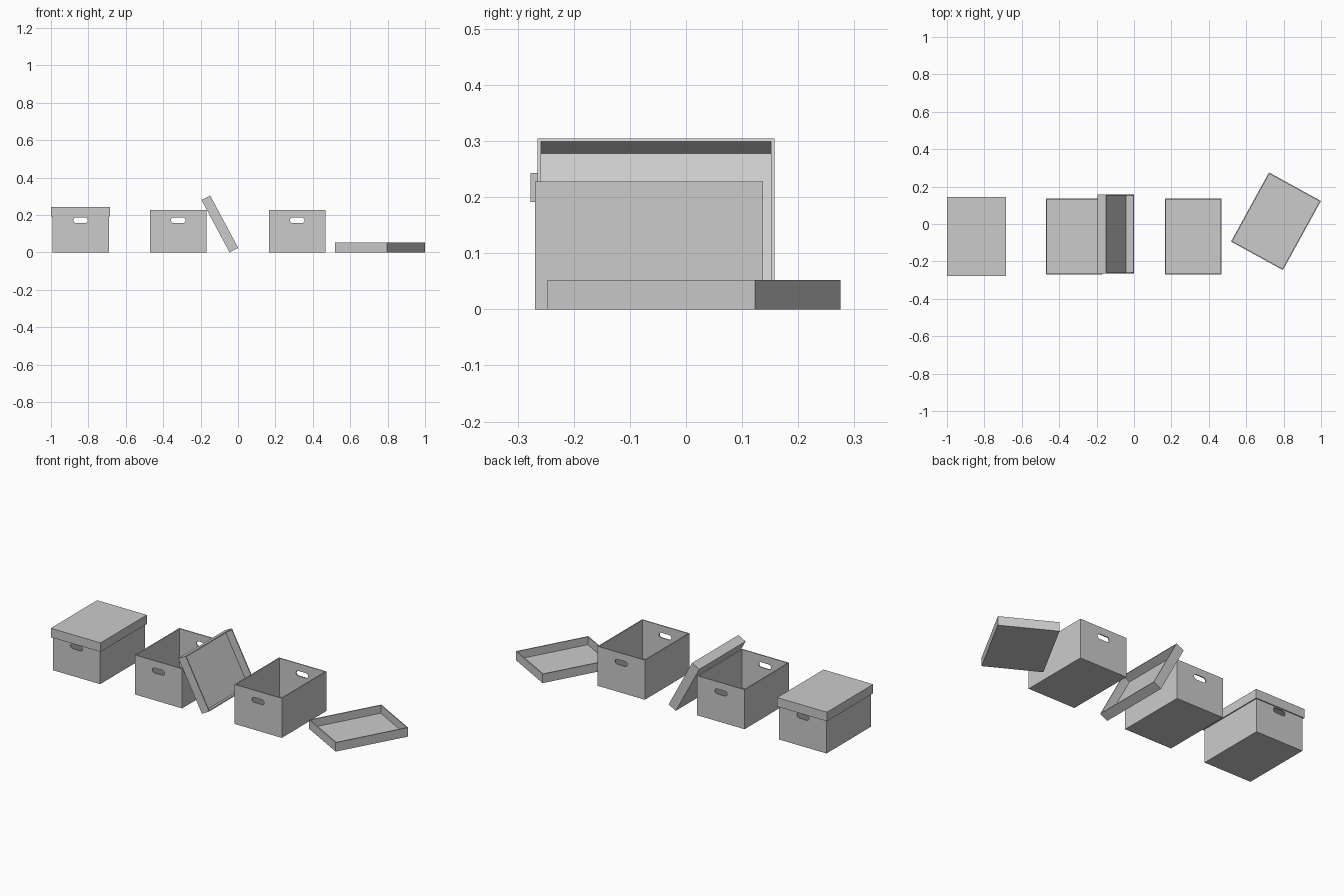
import bpy, bmesh
from math import radians, pi, cos, sin

if "Cube" in bpy.data.objects:
    bpy.data.objects.remove(bpy.data.objects["Cube"])

WALL = 0.006
BOX = (0.302, 0.407, 0.228)
LID = (0.317, 0.422, 0.052)


def add(name, mesh, loc=(0, 0, 0), rot=(0, 0, 0)):
    ob = bpy.data.objects.new(name, mesh)
    ob.location, ob.rotation_euler = loc, rot
    bpy.context.collection.objects.link(ob)
    return ob


def open_tray(name, size):
    """Thin-walled tray, open at +z, resting on z = 0."""
    bm = bmesh.new()
    bmesh.ops.create_cube(bm, size=1)
    bmesh.ops.translate(bm, verts=bm.verts, vec=(0, 0, 0.5))
    bmesh.ops.scale(bm, verts=bm.verts, vec=size)
    top = [f for f in bm.faces if f.normal.z > 0.9]
    bmesh.ops.delete(bm, geom=top, context='FACES_ONLY')
    mesh = bpy.data.meshes.new(name)
    bm.to_mesh(mesh)
    bm.free()
    ob = add(name, mesh)
    mod = ob.modifiers.new("wall", 'SOLIDIFY')
    mod.thickness, mod.offset, mod.use_even_offset = WALL, -1, True
    return ob


def slot_cutter(width, height, length, z):
    """Rounded slot running along y through both end walls."""
    r, n = height / 2, 8
    bm = bmesh.new()
    ring = []
    for side, start in ((1, -pi / 2), (-1, pi / 2)):
        for i in range(n + 1):
            a = start + pi * i / n
            ring.append(bm.verts.new((side * (width / 2 - r) + r * cos(a),
                                      -length / 2, z + r * sin(a))))
    face = bm.faces.new(ring)
    ext = bmesh.ops.extrude_face_region(bm, geom=[face], use_keep_orig=True)
    moved = [v for v in ext["geom"] if isinstance(v, bmesh.types.BMVert)]
    bmesh.ops.translate(bm, verts=moved, vec=(0, length, 0))
    bmesh.ops.recalc_face_normals(bm, faces=bm.faces)
    mesh = bpy.data.meshes.new("slot_cutter")
    bm.to_mesh(mesh)
    bm.free()
    ob = add("slot_cutter", mesh)
    ob.hide_render = True
    return ob


def bake(ob, *helpers):
    """Evaluate modifiers to a shared mesh, then drop the source objects."""
    bpy.context.view_layer.update()
    dg = bpy.context.evaluated_depsgraph_get()
    mesh = bpy.data.meshes.new_from_object(ob.evaluated_get(dg))
    for o in (ob, *helpers):
        bpy.data.objects.remove(o)
    return mesh


# Box with a hand hole in each end
body = open_tray("box_source", BOX)
cutter = slot_cutter(0.078, 0.029, 0.6, 0.172)
cut = body.modifiers.new("hand_holes", 'BOOLEAN')
cut.operation, cut.object, cut.solver = 'DIFFERENCE', cutter, 'EXACT'
box_mesh = bake(body, cutter)

# Lid, modelled upside down
lid_mesh = bake(open_tray("lid_source", LID))

# Three boxes in a row
for name, x in (("closed_box", -0.842), ("middle_box", -0.319), ("right_box", 0.317)):
    add(name, box_mesh, (x, -0.066, 0))

# Lids: fitted, leaning on the middle box, lying on the ground
add("fitted_lid", lid_mesh, (-0.842, -0.066, 0.243), (pi, 0, 0))
add("leaning_lid", lid_mesh, (-0.12, -0.0535, 0.140), (0, radians(61.8), 0))
add("flat_lid", lid_mesh, (0.759, 0.0145, 0), (0, 0, radians(-28.8)))
